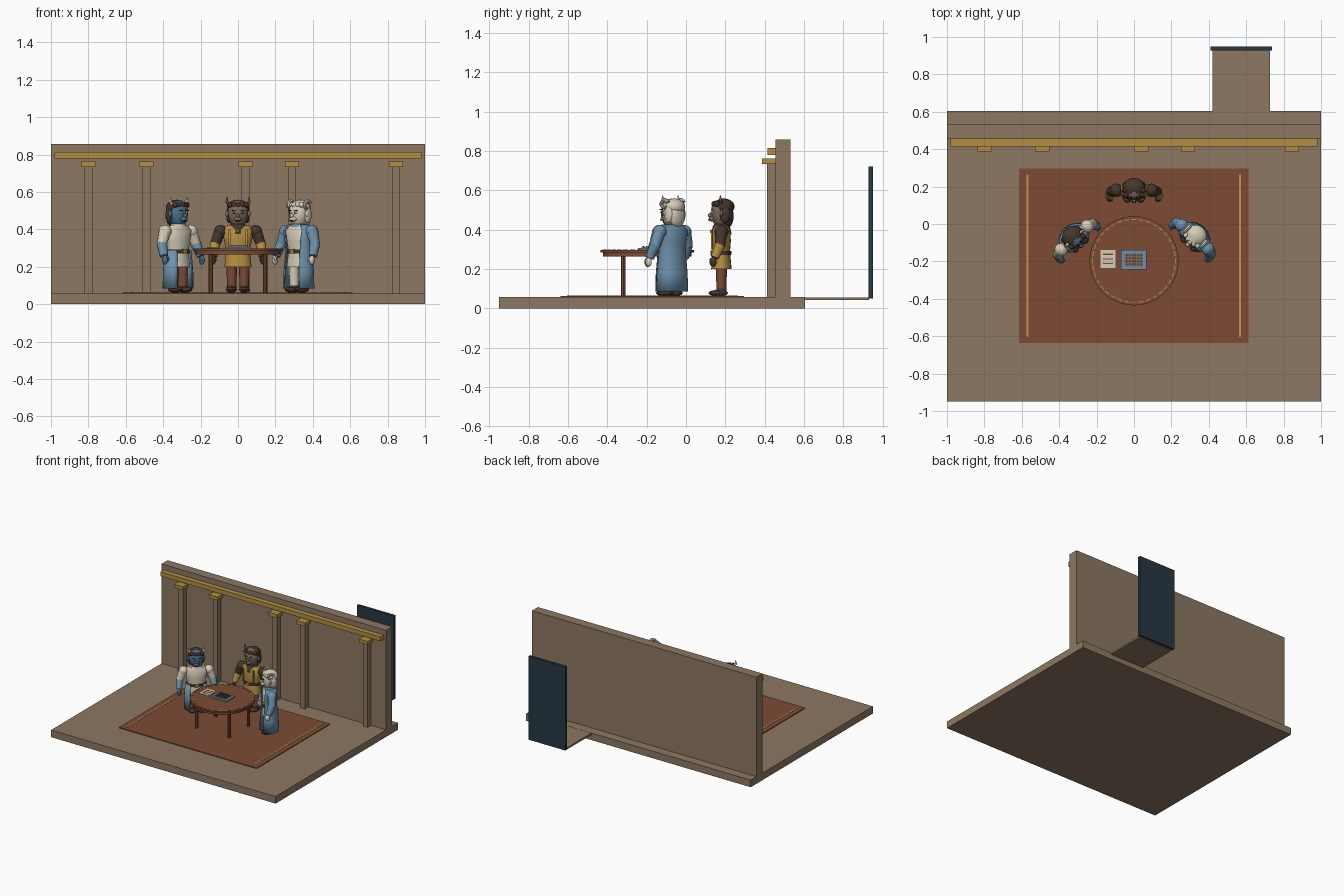
import bpy, bmesh, math
from mathutils import Matrix, Vector

if "Cube" in bpy.data.objects:
    bpy.data.objects.remove(bpy.data.objects["Cube"], do_unlink=True)


def linear(c):
    return c / 12.92 if c <= 0.04045 else ((c + 0.055) / 1.055) ** 2.4


def material(name, code):
    m = bpy.data.materials.new(name)
    rgb = [linear(int(code[i:i + 2], 16) / 255) for i in (0, 2, 4)] + [1]
    m.use_nodes = True
    m.diffuse_color = rgb
    m.node_tree.nodes["Principled BSDF"].inputs["Base Color"].default_value = rgb
    return m


STONE = material("tan stone", "8d7862")
WOOD = material("red brown", "7c4b34")
GOLD = material("old gold", "b48f42")
NIGHT = material("night blue", "263743")
CREAM = material("cream", "d6cdb8")
BLUE = material("dusty blue", "6d92ac")
DEEP = material("deep blue", "4a7192")
DARK = material("dark brown", "44362d")
TRIM = material("orange trim", "c4934f")
TAUPE = material("taupe skin", "7d6a5c")
HERE = Matrix.Identity(4)


def finish(name, bm, mat, M=HERE, smooth=False):
    bmesh.ops.recalc_face_normals(bm, faces=bm.faces[:])
    me = bpy.data.meshes.new(name)
    bm.to_mesh(me)
    bm.free()
    me.materials.append(mat)
    ob = bpy.data.objects.new(name, me)
    ob.matrix_world = M
    bpy.context.collection.objects.link(ob)
    if smooth:
        bpy.ops.object.select_all(action='DESELECT')
        ob.select_set(True)
        bpy.context.view_layer.objects.active = ob
        bpy.ops.object.shade_smooth_by_angle(angle=math.radians(40))
    return ob


def box(name, lo, hi, mat, M=HERE):
    lo, hi = Vector(lo), Vector(hi)
    bm = bmesh.new()
    bmesh.ops.create_cube(bm, size=1, matrix=Matrix.Translation((lo + hi) / 2) @ Matrix.Diagonal((*(hi - lo), 1)))
    return finish(name, bm, mat, M)


def ball(name, at, size, mat, M=HERE):
    bm = bmesh.new()
    bmesh.ops.create_uvsphere(bm, u_segments=16, v_segments=10, radius=1,
                              matrix=Matrix.Translation(at) @ Matrix.Diagonal((*size, 1)))
    return finish(name, bm, mat, M, True)


def limb(name, a, b, r1, r2, mat, M=HERE, sides=12):
    a, b = Vector(a), Vector(b)
    turn = (b - a).to_track_quat('Z', 'Y').to_matrix().to_4x4()
    bm = bmesh.new()
    bmesh.ops.create_cone(bm, cap_ends=True, segments=sides, radius1=r1, radius2=r2, depth=(b - a).length,
                          matrix=Matrix.Translation((a + b) / 2) @ turn)
    return finish(name, bm, mat, M, True)


def loft(name, rings, mat, M=HERE, gap=0, sides=20):
    """Oval rings (z, half width, half depth); gap opens the front, in radians."""
    bm = bmesh.new()
    rows = []
    count = sides + 1 if gap else sides
    for z, rx, ry in rings:
        row = []
        for i in range(count):
            t = -math.pi / 2 + gap + i / sides * (math.tau - 2 * gap)
            row.append(bm.verts.new((rx * math.cos(t), ry * math.sin(t), z)))
        rows.append(row)
    for low, high in zip(rows, rows[1:]):
        for i in range(sides):
            j = (i + 1) % count
            bm.faces.new((low[i], low[j], high[j], high[i]))
    if not gap:
        bm.faces.new(rows[0])
        bm.faces.new(rows[-1])
    ob = finish(name, bm, mat, M, True)
    if gap:
        mod = ob.modifiers.new("cloth", 'SOLIDIFY')
        mod.thickness = 0.006
        mod.offset = 0
    return ob


# Room: floor, wall, posts, beam, rear walkway and panel
box("floor", (-1, -0.95, 0), (1, 0.605, 0.057), STONE)
box("back_wall", (-1, 0.455, 0.057), (1, 0.532, 0.858), STONE)
box("wall_beam", (-0.98, 0.415, 0.78), (0.98, 0.455, 0.815), GOLD)
for i, x in enumerate((-0.80, -0.49, 0.04, 0.288, 0.845)):
    box(f"post_{i}", (x - 0.021, 0.412, 0.057), (x + 0.021, 0.455, 0.735), STONE)
    box(f"post_capital_{i}", (x - 0.038, 0.387, 0.735), (x + 0.038, 0.455, 0.763), GOLD)
box("rear_walkway", (0.42, 0.605, 0.042), (0.728, 0.93, 0.056), STONE)
box("rear_panel", (0.41, 0.928, 0.05), (0.738, 0.95, 0.722), NIGHT)

# Rug with border stripes
box("rug", (-0.615, -0.637, 0.057), (0.612, 0.296, 0.063), WOOD)
for side, x in (("right", -0.57), ("left", 0.566)):
    box(f"rug_stripe_{side}", (x - 0.005, -0.605, 0.063), (x + 0.005, 0.265, 0.065), TRIM)

# Round table
T = Matrix.Translation((0, -0.197, 0))
limb("table_top", (0, 0, 0.284), (0, 0, 0.297), 0.238, 0.238, WOOD, T, 48)
limb("table_apron", (0, 0, 0.265), (0, 0, 0.284), 0.226, 0.226, WOOD, T, 48)
for i in range(4):
    x, y = 0.145 * (-1) ** i, 0.122 * (-1) ** (i // 2)
    limb(f"table_leg_{i}", (x, y, 0.06), (x, y, 0.27), 0.012, 0.012, WOOD, T, 8)
for i in range(36):
    R = T @ Matrix.Rotation(i * math.tau / 36, 4, 'Z')
    box(f"table_inlay_{i}", (0.219, -0.013, 0.297), (0.224, 0.013, 0.299), TRIM if i % 2 else GOLD, R)

# Paper sheet and game board on the table
box("paper", (-0.178, -0.235, 0.297), (-0.1, -0.138, 0.301), CREAM)
for i in range(3):
    y = -0.162 - i * 0.025
    box(f"paper_line_{i}", (-0.167, y - 0.003, 0.301), (-0.112, y + 0.003, 0.303), WOOD)
box("board_base", (-0.07, -0.243, 0.297), (0.067, -0.14, 0.307), BLUE)
box("board_field", (-0.05, -0.227, 0.307), (0.047, -0.157, 0.313), TAUPE)
for i in range(6):
    for j in range(4):
        x, y = -0.039 + i * 0.0155, -0.216 + j * 0.016
        box(f"board_peg_{i}_{j}", (x - 0.004, y - 0.004, 0.313), (x + 0.004, y + 0.004, 0.317), DARK)


def figure(who, x, y, turn, skin, hair, horn, shirt, upper, cuff, hand, trousers, coat):
    M = Matrix.Translation((x, y, 0)) @ Matrix.Rotation(math.radians(turn), 4, 'Z')
    n = lambda part: f"{who}_{part}"
    # Torso, belt and skirt
    loft(n("torso"), [(0.27, 0.062, 0.042), (0.34, 0.074, 0.048), (0.395, 0.088, 0.046), (0.42, 0.06, 0.034)], shirt, M)
    loft(n("belt"), [(0.272, 0.07, 0.05), (0.292, 0.071, 0.051)], DARK, M)
    box(n("buckle"), (-0.012, -0.056, 0.27), (0.012, -0.048, 0.294), GOLD, M)
    loft(n("tunic_skirt"), [(0.2, 0.073, 0.052), (0.275, 0.064, 0.045)], shirt, M)
    limb(n("neck"), (0, 0, 0.405), (0, 0, 0.445), 0.03, 0.026, skin, M)
    # Head and face
    loft(n("head"), [(0.42, 0.024, 0.026), (0.436, 0.043, 0.042), (0.475, 0.053, 0.05),
                     (0.515, 0.052, 0.05), (0.545, 0.036, 0.036), (0.555, 0.012, 0.012)], skin, M)
    ball(n("muzzle"), (0, -0.045, 0.455), (0.021, 0.02, 0.014), skin, M)
    ball(n("nose"), (0, -0.056, 0.473), (0.009, 0.013, 0.012), skin, M)
    box(n("mouth"), (-0.012, -0.067, 0.448), (0.012, -0.06, 0.451), DARK, M)
    ball(n("hair_cap"), (0, 0.012, 0.517), (0.06, 0.055, 0.042), hair, M)
    ball(n("back_hair"), (0, 0.034, 0.47), (0.053, 0.028, 0.06), hair, M)
    for i in range(5):
        ball(n(f"fringe_{i}"), ((i - 2) * 0.021, -0.036 + abs(i - 2) * 0.006, 0.531), (0.014, 0.015, 0.015), hair, M)
    for side, s in (("left", 1), ("right", -1)):
        p = lambda part: n(f"{side}_{part}")
        ball(p("eye"), (s * 0.02, -0.047, 0.489), (0.009, 0.006, 0.007), CREAM, M)
        ball(p("pupil"), (s * 0.02, -0.052, 0.489), (0.004, 0.003, 0.005), DARK, M)
        box(p("brow"), (s * 0.021 - 0.01, -0.053, 0.499), (s * 0.021 + 0.01, -0.045, 0.504), DARK, M)
        ball(p("ear"), (s * 0.057, 0, 0.484), (0.011, 0.008, 0.016), skin, M)
        ball(p("side_hair"), (s * 0.049, 0.018, 0.478), (0.014, 0.026, 0.044), hair, M)
        # Horns, curled for the pale guest
        if horn == skin:
            bm = bmesh.new()
            steps, rim = 14, 8
            loops = []
            for k in range(steps):
                t = 0.5 + k * 0.42
                r, w = 0.026 - k * 0.001, 0.012 - k * 0.0006
                loops.append([bm.verts.new((s * (0.06 + w * math.cos(v)),
                              (r + w * math.sin(v)) * math.cos(t), 0.527 + (r + w * math.sin(v)) * math.sin(t)))
                              for v in (q * math.tau / rim for q in range(rim))])
            for a, b in zip(loops, loops[1:]):
                for q in range(rim):
                    bm.faces.new((a[q], a[q - 1], b[q - 1], b[q]))
            bm.faces.new(loops[0])
            bm.faces.new(loops[-1])
            finish(p("curled_horn"), bm, horn, M, True)
        else:
            limb(p("horn_base"), (s * 0.043, 0, 0.53), (s * 0.061, -0.004, 0.55), 0.01, 0.008, horn, M)
            limb(p("horn_tip"), (s * 0.061, -0.004, 0.548), (s * 0.058, -0.006, 0.576), 0.008, 0.001, horn, M)
        # Arm, cuff and hand
        elbow, wrist = (s * 0.122, -0.006, 0.322), (s * 0.132, -0.034, 0.258)
        ball(p("shoulder"), (s * 0.094, 0, 0.39), (0.034, 0.036, 0.034), upper, M)
        limb(p("upper_arm"), elbow, (s * 0.096, 0, 0.392), 0.027, 0.032, upper, M)
        ball(p("elbow"), elbow, (0.027, 0.027, 0.027), upper, M)
        limb(p("cuff"), wrist, elbow, 0.022, 0.028, cuff, M)
        ball(p("hand"), (s * 0.133, -0.042, 0.236), (0.014, 0.018, 0.025), hand, M)
        ball(p("thumb"), (s * 0.12, -0.053, 0.242), (0.006, 0.008, 0.014), hand, M)
        # Leg and boot
        limb(p("leg"), (s * 0.033, 0, 0.085), (s * 0.034, 0, 0.25), 0.024, 0.031, trousers, M)
        ball(p("boot"), (s * 0.035, -0.016, 0.078), (0.029, 0.05, 0.016), DARK, M)
        limb(p("boot_shaft"), (s * 0.034, 0, 0.075), (s * 0.034, 0, 0.1), 0.027, 0.026, DARK, M)
        # Vest strap over the shoulder
        if coat is None:
            box(p("vest_edge"), (s * 0.045 - 0.005, -0.053, 0.3), (s * 0.045 + 0.005, -0.044, 0.4), TRIM, M)
    # Long open coat, full length or from the waist
    if coat:
        rings = [(0.085, 0.088, 0.07), (0.18, 0.086, 0.066), (0.29, 0.077, 0.055)]
        if coat == "full":
            rings += [(0.34, 0.084, 0.056), (0.395, 0.098, 0.054), (0.424, 0.064, 0.04)]
        loft(n("coat"), rings, BLUE, M, 0.65)
        loft(n("collar"), [(0.412, 0.05, 0.04), (0.43, 0.038, 0.036)], BLUE if coat == "full" else CREAM, M)
    else:
        loft(n("collar"), [(0.375, 0.035, 0.052), (0.42, 0.047, 0.043), (0.432, 0.034, 0.033)], DARK, M)
        ball(n("pendant"), (0, -0.053, 0.392), (0.008, 0.006, 0.008), GOLD, M)


# Three guests around the table
figure("middle_guest", 0, 0.18, 0, TAUPE, DARK, WOOD, GOLD, DARK, GOLD, DARK, WOOD, None)
figure("right_guest", -0.32, -0.075, 42, DEEP, DARK, CREAM, CREAM, CREAM, BLUE, DEEP, WOOD, "waist")
figure("left_guest", 0.325, -0.07, -42, CREAM, CREAM, CREAM, CREAM, BLUE, BLUE, CREAM, CREAM, "full")
